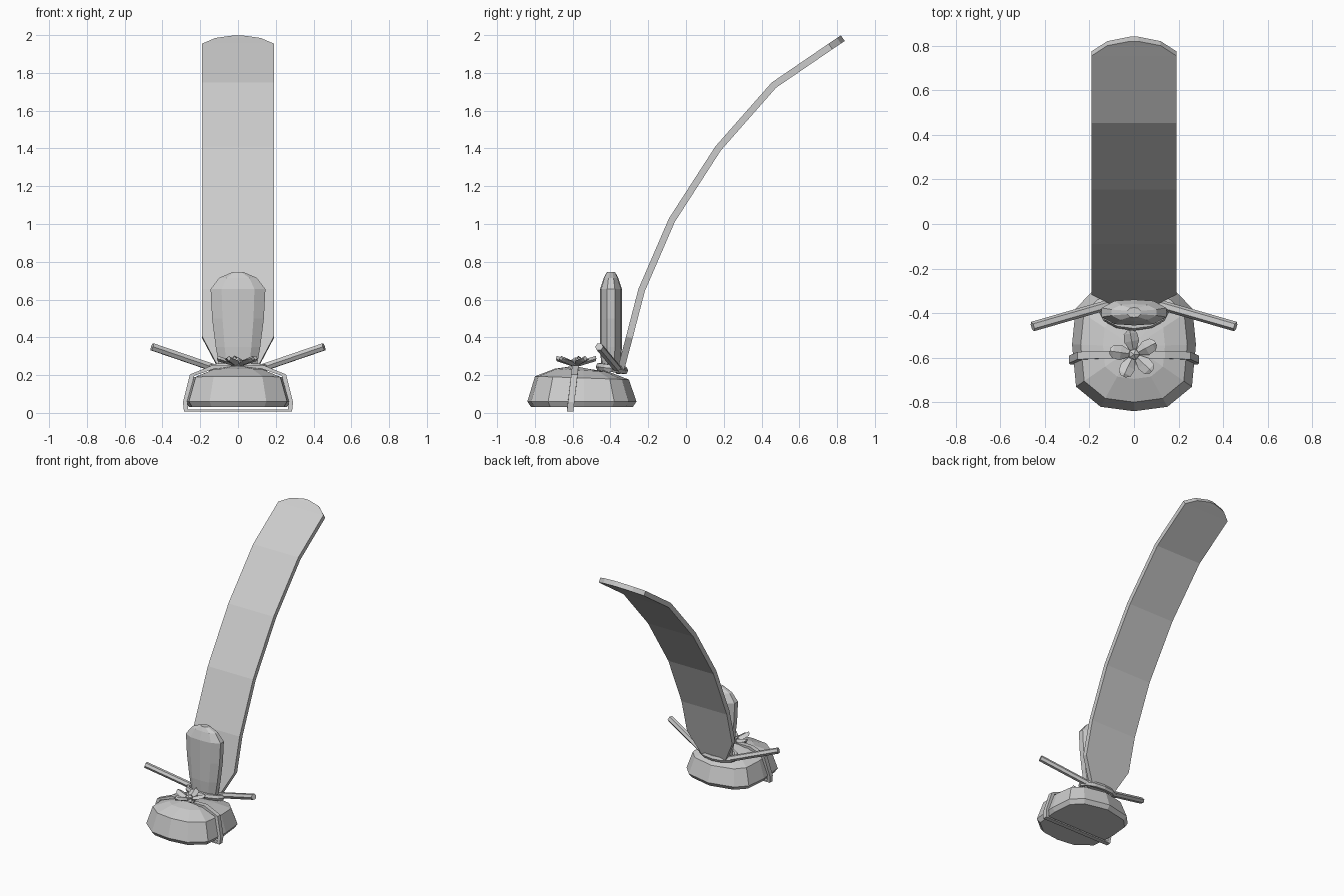
import bpy, bmesh, math
from mathutils import Vector, Matrix

cube = bpy.data.objects.get("Cube")
if cube:
    bpy.data.objects.remove(cube, do_unlink=True)

grey = bpy.data.materials.new("plain grey")
GREY = (0.6, 0.6, 0.6, 1)
grey.use_nodes = True
grey.diffuse_color = GREY
grey.node_tree.nodes["Principled BSDF"].inputs["Base Color"].default_value = GREY


def finish(name, bm):
    bmesh.ops.recalc_face_normals(bm, faces=bm.faces)
    mesh = bpy.data.meshes.new(name)
    bm.to_mesh(mesh)
    bm.free()
    mesh.materials.append(grey)
    obj = bpy.data.objects.new(name, mesh)
    bpy.context.collection.objects.link(obj)
    return obj


def loft(name, rings, closed=False):
    """Skin a list of point rings; cap the ends unless the loft is closed."""
    bm = bmesh.new()
    loops = [[bm.verts.new(p) for p in ring] for ring in rings]
    pairs = list(zip(loops, loops[1:]))
    if closed:
        pairs.append((loops[-1], loops[0]))
    else:
        bm.faces.new(loops[0])
        bm.faces.new(loops[-1])
    for a, b in pairs:
        n = len(a)
        for i in range(n):
            j = (i + 1) % n
            bm.faces.new((a[i], a[j], b[j], b[i]))
    return finish(name, bm)


def rod(name, start, end, radius, sides=6):
    start, end = Vector(start), Vector(end)
    turn = (end - start).to_track_quat('Z', 'Y')
    rings = []
    for p in (start, end):
        rings.append([p + turn @ Vector((radius * math.cos(a), radius * math.sin(a), 0))
                      for a in (math.tau * i / sides for i in range(sides))])
    return loft(name, rings)


# Rounded base cushion
half = [(0.15, -0.82), (0.26, -0.73), (0.278, -0.54), (0.262, -0.38), (0.19, -0.305)]
outline = [(0, -0.84)] + half + [(0, -0.262)] + [(-x, y) for x, y in reversed(half)]
mid_y = -0.55
layers = [(0.93, 0.03), (1, 0.06), (0.86, 0.185), (0.5, 0.225), (0.15, 0.24)]
loft("base_cushion", [[(x * s, mid_y + (y - mid_y) * s, z - (0.03 * (y - mid_y) if z > 0.1 else 0))
                       for x, y in outline] for s, z in layers])

# Strap wrapped round the cushion
side = [(0.275, 0.012), (0.28, 0.06), (0.243, 0.2), (0.13, 0.243)]
path = side + [(-x, z) for x, z in reversed(side)]
rings = []
for x, z in path:
    y = -0.615 + 0.12 * z
    out = Vector((x, 0, z - 0.13)).normalized() * 0.012
    c = Vector((x, y, z))
    wide = Vector((0, 0.017, 0))
    rings.append([c + out - wide, c + out + wide, c - out + wide, c - out - wide])
loft("cushion_strap", rings, closed=True)

# Tall curved back ribbon: y, z, half width along its length
spine = [(-0.345, 0.23, 0.1), (-0.30, 0.40, 0.19), (-0.235, 0.65, 0.19),
         (-0.075, 1.02, 0.19), (0.17, 1.40, 0.19), (0.465, 1.735, 0.19),
         (0.765, 1.94, 0.19), (0.81, 1.97, 0.12), (0.83, 1.984, 0.02)]
rings = []
for i, (y, z, w) in enumerate(spine):
    a, b = spine[max(i - 1, 0)], spine[min(i + 1, len(spine) - 1)]
    n = Vector((0, b[1] - a[1], a[0] - b[0])).normalized() * 0.018
    c = Vector((0, y, z))
    x = Vector((w, 0, 0))
    rings.append([c + n - x, c + n + x, c - n + x, c - n - x])
loft("back_ribbon", rings)

# Short rounded upright paddle: z, half width, half depth
paddle = [(0.22, 0.095, 0.05), (0.35, 0.118, 0.058), (0.5, 0.137, 0.058),
          (0.655, 0.145, 0.058), (0.715, 0.10, 0.038), (0.745, 0.03, 0.022)]
section = [(1, 0.35), (0.6, 0.9), (0, 1), (-0.6, 0.9), (-1, 0.35)]
section += [(-x, -y) for x, y in section]
loft("upright_paddle", [[(x * w, -0.397 + y * d, z) for x, y in section]
                        for z, w, d in paddle])

# Cord ring tied round the paddle and ribbon, with two loose ends
rings = []
for i in range(12):
    a = math.tau * i / 12
    d = Vector((math.cos(a), math.sin(a), 0))
    c = Vector((0.14 * d.x, -0.392 + 0.068 * d.y, 0.235 - 0.01 * d.y))
    rings.append([c + d * 0.018 * math.cos(t) + Vector((0, 0, 0.022 * math.sin(t)))
                  for t in (math.tau * k / 6 for k in range(6))])
loft("cord_ring", rings, closed=True)
for name, s in (("left_cord_end", 1), ("right_cord_end", -1)):
    rod(name, (0.09 * s, -0.355, 0.225), (0.455 * s, -0.46, 0.35), 0.022)

# Five-petalled flower on top of the strap
centre = Vector((0, -0.585, 0.255))
petal = [(0.015, 0.012), (0.06, 0.034), (0.095, 0.03), (0.11, 0.012)]
for k in range(5):
    turn = Matrix.Rotation(math.radians(100 + 72 * k), 3, 'Z')
    rings = []
    for r, w in petal:
        lift = 0.3 * r
        rings.append([centre + turn @ Vector(p) for p in
                      ((r, -w, lift), (r, 0, lift + 0.014), (r, w, lift), (r, 0, lift - 0.014))])
    loft(f"flower_petal_{k + 1}", rings)
bm = bmesh.new()
bmesh.ops.create_icosphere(bm, subdivisions=1, radius=0.028,
                           matrix=Matrix.Translation(centre + Vector((0, 0, 0.012))))
finish("flower_centre", bm)
